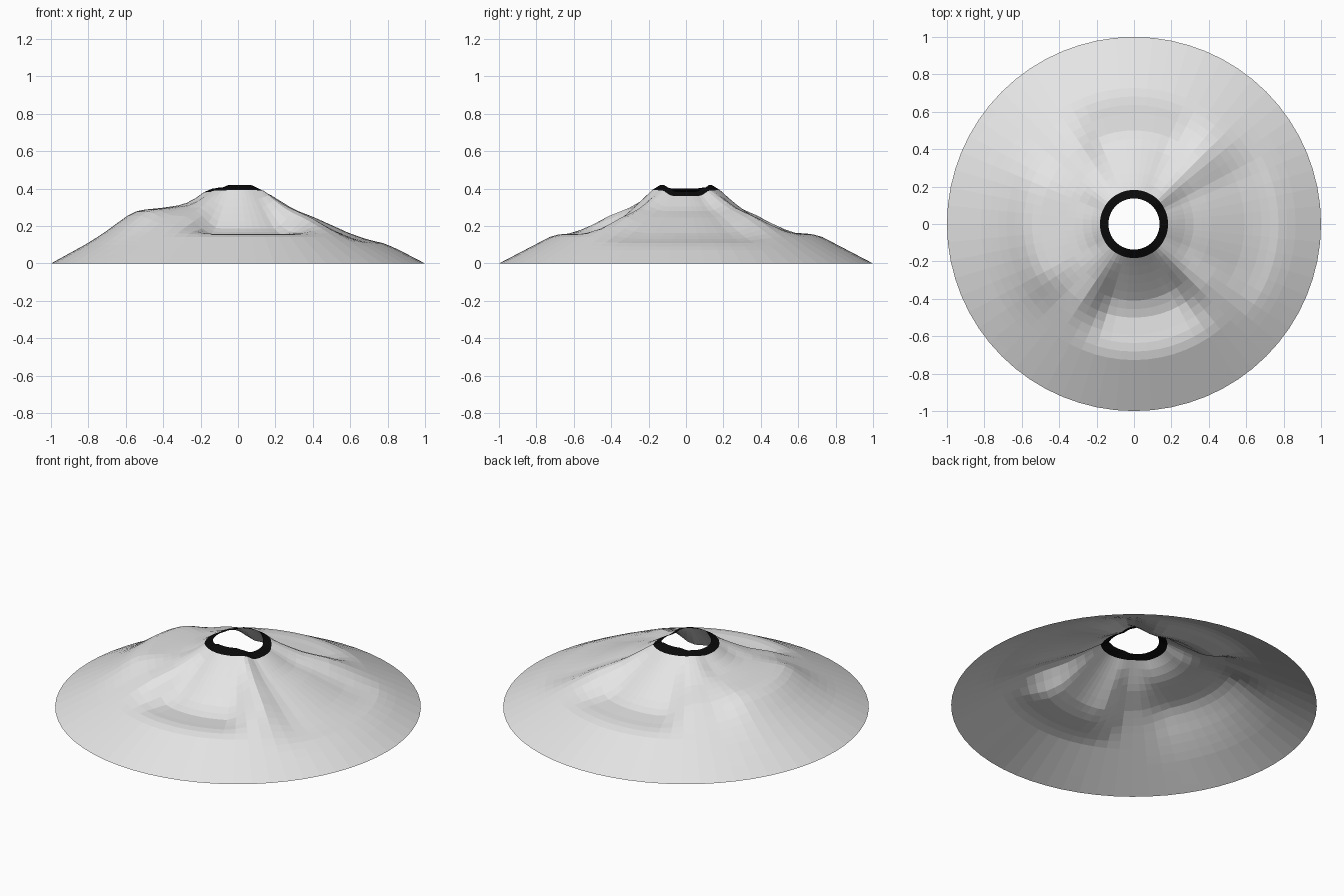
import bpy, bmesh, math

if "Cube" in bpy.data.objects:
    bpy.data.objects.remove(bpy.data.objects["Cube"])

SEGS, RINGS = 64, 19
R_IN, R_OUT = 0.137, 1.0

# Radial height profiles (radius, z): plain slope, then the four sculpted sides
SLOPE = [(0.137, 0.405), (0.185, 0.39), (0.25, 0.355), (0.35, 0.305), (0.5, 0.255), (0.6, 0.208), (1, 0)]
FRONT = [(0.137, 0.42), (0.185, 0.39), (0.25, 0.325), (0.35, 0.235), (0.42, 0.178),
         (0.5, 0.153), (0.6, 0.156), (0.66, 0.16), (0.72, 0.146), (1, 0)]
BACK = [(0.137, 0.42), (0.185, 0.39), (0.25, 0.33), (0.35, 0.255), (0.43, 0.195),
        (0.5, 0.17), (0.6, 0.162), (0.66, 0.16), (0.72, 0.146), (1, 0)]
RIGHT = [(0.137, 0.385), (0.185, 0.36), (0.3, 0.288), (0.4, 0.25), (0.5, 0.205),
         (0.6, 0.16), (0.7, 0.126), (0.78, 0.108), (0.85, 0.078), (1, 0)]
LEFT = [(0.137, 0.40), (0.185, 0.38), (0.25, 0.332), (0.32, 0.31), (0.4, 0.298),
        (0.5, 0.288), (0.55, 0.277), (0.6, 0.25), (0.7, 0.175), (0.8, 0.11), (1, 0)]
# (centre angle, half width in degrees, profile)
SIDES = [(-83, 43, FRONT), (88, 43, BACK), (0, 45, RIGHT), (184, 45, LEFT)]


def sample(profile, r):
    for (r0, z0), (r1, z1) in zip(profile, profile[1:]):
        if r <= r1:
            return z0 + (z1 - z0) * max(0, (r - r0) / (r1 - r0))
    return profile[-1][1]


def height(r, angle):
    base = sample(SLOPE, r)
    z = base
    for centre, half, profile in SIDES:
        off = abs((angle - centre + 180) % 360 - 180)
        t = min(1, max(0, (half - off) / 22))
        z += t * t * (3 - 2 * t) * (sample(profile, r) - base)
    return z


def material(name, rgb):
    m = bpy.data.materials.new(name)
    m.diffuse_color = (*rgb, 1)
    m.use_nodes = True
    m.node_tree.nodes["Principled BSDF"].inputs["Base Color"].default_value = m.diffuse_color
    return m


# Open mountain shell: concentric rings of quads, bottom and crater left open
bm = bmesh.new()
rings = []
for i in range(RINGS + 1):
    r = R_IN + (R_OUT - R_IN) * i / RINGS
    ring = []
    for j in range(SEGS):
        a = 360 * j / SEGS
        ring.append(bm.verts.new((r * math.cos(math.radians(a)),
                                  r * math.sin(math.radians(a)), height(r, a))))
    rings.append(ring)
for i in range(RINGS):
    for j in range(SEGS):
        k = (j + 1) % SEGS
        f = bm.faces.new((rings[i][j], rings[i + 1][j], rings[i + 1][k], rings[i][k]))
        f.material_index = 1 if i == 0 else 0   # crater rim is the innermost ring

mesh = bpy.data.meshes.new("volcano_slope")
bm.to_mesh(mesh)
bm.free()
mesh.materials.append(material("light grey rock", (0.78, 0.78, 0.78)))
mesh.materials.append(material("black rim", (0.003, 0.003, 0.003)))
bpy.context.collection.objects.link(bpy.data.objects.new("volcano_slope", mesh))
